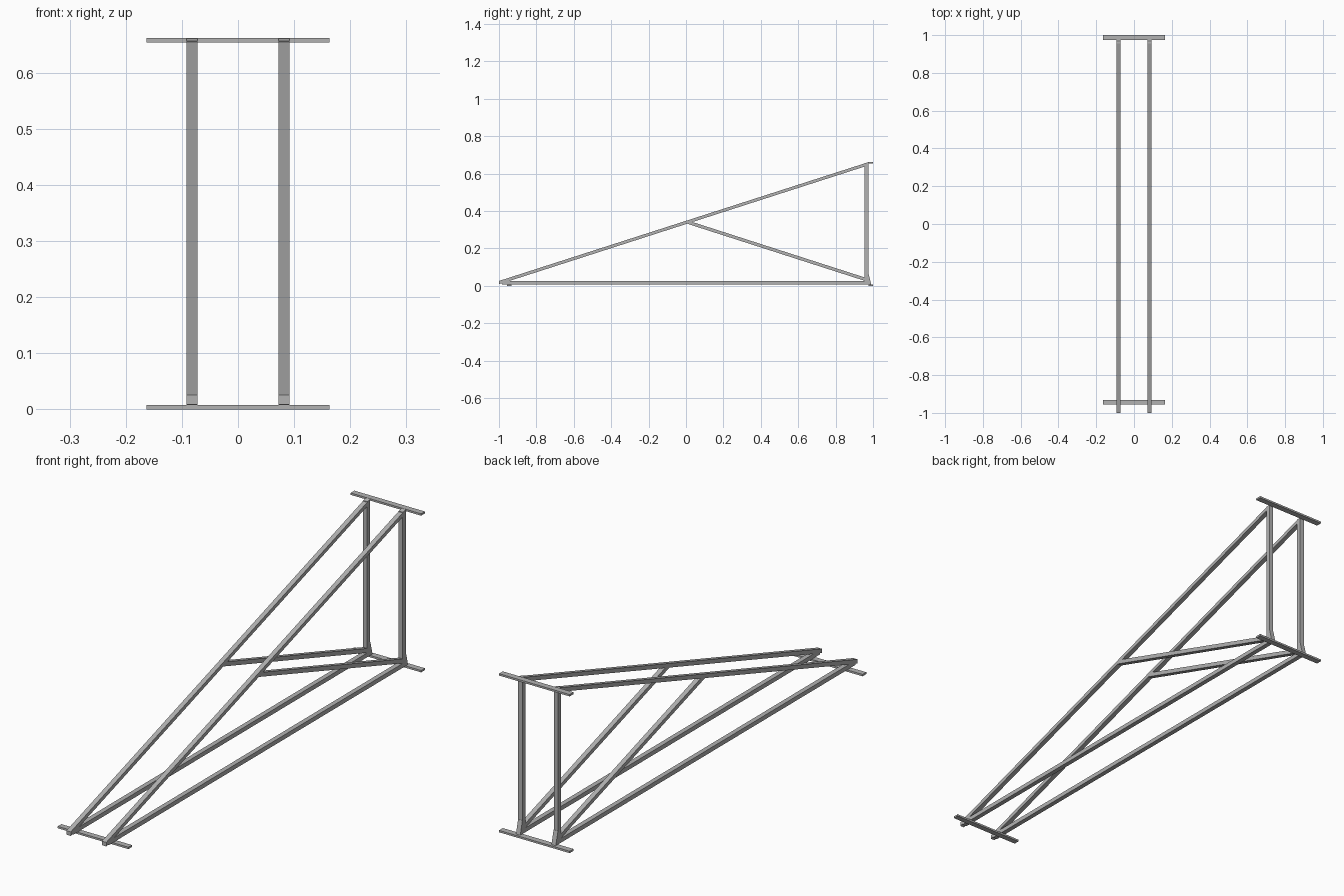
import bpy, bmesh

cube = bpy.data.objects.get("Cube")
if cube:
    bpy.data.objects.remove(cube, do_unlink=True)

steel = bpy.data.materials.new("grey_steel")
steel.use_nodes = True
GREY = (0.45, 0.45, 0.45, 1)
steel.diffuse_color = GREY
steel.node_tree.nodes["Principled BSDF"].inputs["Base Color"].default_value = GREY

BEAM_X = 0.082   # frame offset from the centre
BEAM_W = 0.02    # bar width
PLATE_W = 0.326  # cross strip length


def extrude_profile(name, profile, width, x=0):
    """Solid from a side outline of (y, z) points, extruded along x."""
    bm = bmesh.new()
    face = bm.faces.new([bm.verts.new((x - width / 2, y, z)) for y, z in profile])
    ext = bmesh.ops.extrude_face_region(bm, geom=[face])
    moved = [v for v in ext["geom"] if isinstance(v, bmesh.types.BMVert)]
    bmesh.ops.translate(bm, verts=moved, vec=(width, 0, 0))
    bmesh.ops.recalc_face_normals(bm, faces=bm.faces)
    mesh = bpy.data.meshes.new(name)
    bm.to_mesh(mesh)
    bm.free()
    mesh.materials.append(steel)
    obj = bpy.data.objects.new(name, mesh)
    bpy.context.collection.objects.link(obj)
    return obj


def box(y0, y1, z0, z1):
    return [(y0, z0), (y1, z0), (y1, z1), (y0, z1)]


# Side outlines of the bars in each triangular frame
parts = {
    "base_beam": box(-0.985, 0.972, 0.008, 0.026),
    "rear_post": box(0.955, 0.975, 0.02, 0.657),
    "sloping_beam": [(-1, 0.009), (-0.96, 0.021), (0.975, 0.644),
                     (0.975, 0.661), (-1, 0.026)],
    "diagonal_brace": [(0, 0.334), (0.97, 0.022), (0.97, 0.04), (0.01, 0.349)],
    "post_bracket": [(0.955, 0.008), (0.99, 0.008), (0.976, 0.064), (0.962, 0.064)],
}
for side, sign in (("left", 1), ("right", -1)):
    for part, outline in parts.items():
        extrude_profile(f"{side}_{part}", outline, BEAM_W, sign * BEAM_X)

# Strips that tie the two frames together
extrude_profile("front_cross_strip", box(-0.956, -0.932, 0, 0.008), PLATE_W)
extrude_profile("rear_cross_strip", box(0.975, 1.0, 0, 0.008), PLATE_W)
extrude_profile("top_cross_strip", box(0.975, 1.0, 0.654, 0.662), PLATE_W)
